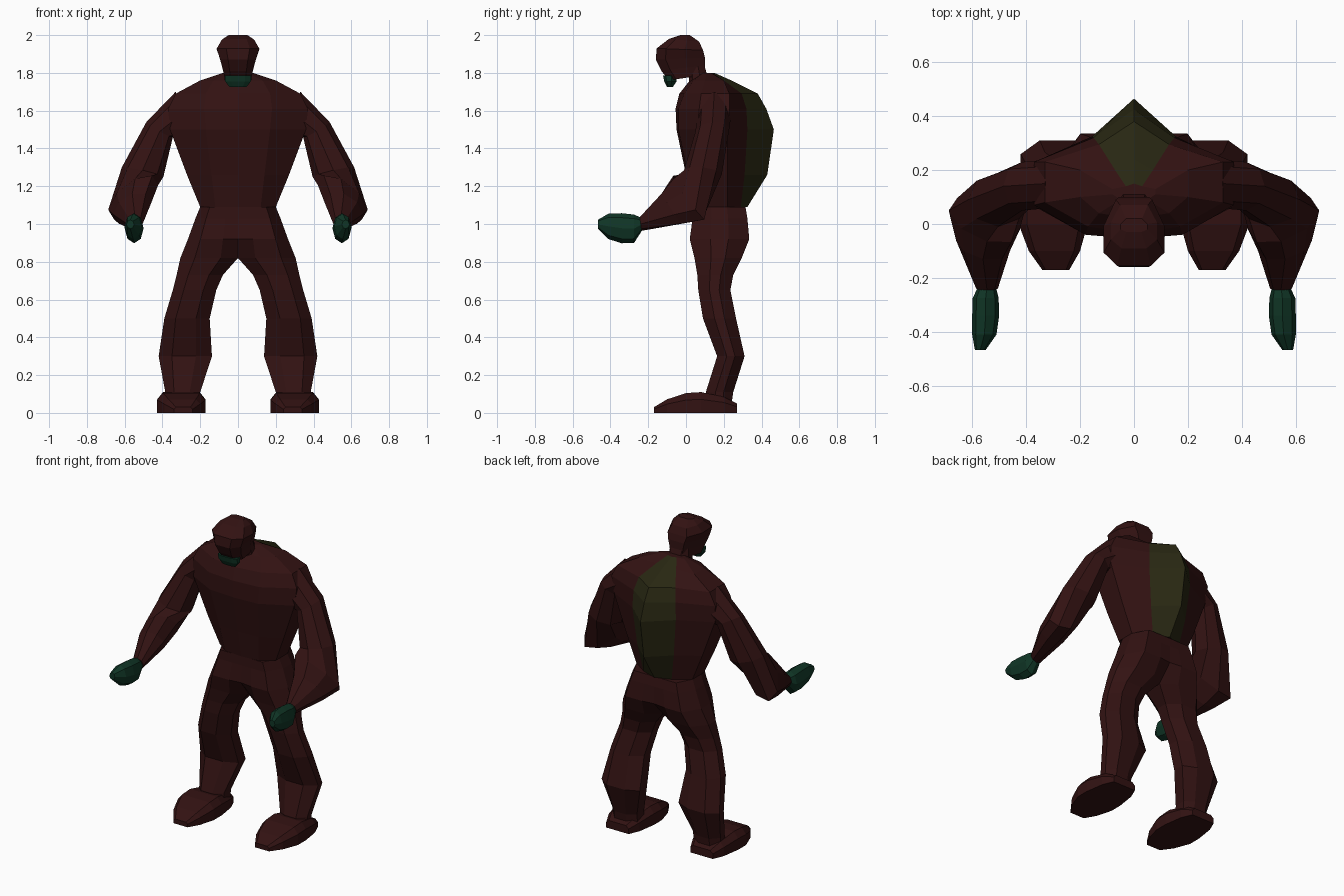
import bpy, bmesh, math
from mathutils import Vector


def material(name, rgb):
    m = bpy.data.materials.new(name)
    m.diffuse_color = (*rgb, 1)
    return m


BROWN = material("dark red brown", (0.032, 0.006, 0.006))
GREEN = material("deep green", (0.005, 0.036, 0.019))
OLIVE = material("dark olive", (0.021, 0.020, 0.006))


def loft(name, rings, mats, side=1, rule=None):
    """Skin a list of closed rings, cap both ends; side=-1 mirrors in x."""
    bm = bmesh.new()
    rows = [[bm.verts.new((p[0] * side, p[1], p[2])) for p in r] for r in rings]
    n = len(rows[0])
    for a, b in zip(rows, rows[1:]):
        for i in range(n):
            j = (i + 1) % n
            f = bm.faces.new((a[i], a[j], b[j], b[i]))
            if rule:
                f.material_index = rule(i)
    bm.faces.new(rows[0])
    bm.faces.new(rows[-1])
    bmesh.ops.recalc_face_normals(bm, faces=bm.faces[:])
    me = bpy.data.meshes.new(name)
    bm.to_mesh(me)
    bm.free()
    for m in mats:
        me.materials.append(m)
    ob = bpy.data.objects.new(name, me)
    bpy.context.collection.objects.link(ob)
    return ob


def oval(c, u, v, n=8):
    c, u, v = Vector(c), Vector(u), Vector(v)
    return [c + u * math.cos(2 * math.pi * i / n) + v * math.sin(2 * math.pi * i / n)
            for i in range(n)]


# Torso: half sections (front, front corner, side front, side back, plate edge, ridge)
def torso_ring(z, yf, a, ya, xs, y1, y2, xg, yg, yr):
    half = [(a, ya), (xs, y1), (xs, y2), (xg, yg)]
    pts = [(0, yf)] + half + [(0, yr)] + [(-x, y) for x, y in reversed(half)]
    return [(x, y, z) for x, y in pts]


torso = [torso_ring(*r) for r in (
    (1.09, .03, .12, .04, .20, .10, .22, .10, .29, .325),
    (1.26, .00, .14, .01, .27, .08, .22, .13, .31, .43),
    (1.50, -.05, .17, -.04, .36, .06, .22, .155, .325, .465),
    (1.61, -.055, .18, -.04, .37, .07, .23, .15, .32, .425),
    (1.69, -.035, .17, -.01, .33, .08, .23, .13, .295, .38),
    (1.76, .02, .13, .04, .20, .10, .20, .07, .20, .24),
    (1.80, .08, .05, .09, .08, .11, .13, .03, .14, .15))]
# the two strips beside the spine ridge are the olive back plate
loft("torso", torso, [BROWN, OLIVE], rule=lambda i: 1 if i in (4, 5) else 0)


# Neck and head: tilted octagonal sections
def head_ring(y0, z0, y1, z1, w):
    pts = ((.55, 0), (1, .2), (1, .6), (.6, 1), (-.6, 1), (-1, .6), (-1, .2), (-.55, 0))
    return [(x * w, y0 + (y1 - y0) * t, z0 + (z1 - z0) * t) for x, t in pts]


loft("neck", [head_ring(.02, 1.70, .13, 1.72, .08),
              head_ring(.01, 1.85, .095, 1.85, .06)], [BROWN])
loft("head", [head_ring(*r) for r in (
    (-.09, 1.76, .10, 1.79, .07), (-.13, 1.81, .10, 1.84, .08),
    (-.16, 1.87, .10, 1.88, .095), (-.155, 1.93, .09, 1.92, .113),
    (-.09, 1.98, .07, 1.965, .085), (-.03, 2.0, .02, 2.0, .05))], [BROWN])
loft("chin", [head_ring(-.122, 1.787, -.05, 1.787, .068),
              head_ring(-.115, 1.755, -.05, 1.755, .068),
              head_ring(-.10, 1.725, -.07, 1.725, .045)], [GREEN])


# Leg sections: the inner chamfer k is zero where the halves meet at the pelvis
def leg_ring(z, x0, x1, y0, y1, k):
    w, d = x1 - x0, y1 - y0
    pts = ((x0, y0 + k * d), (x0 + .3 * w, y0), (x1 - .25 * w, y0), (x1, y0 + .35 * d),
           (x1, y1 - .35 * d), (x1 - .25 * w, y1), (x0 + .3 * w, y1), (x0, y1 - k * d))
    return [(x, y, z) for x, y in pts]


legs = [leg_ring(*r) for r in (
    (1.09, 0, .20, .035, .315, 0), (1.03, 0, .225, .035, .325, 0),
    (.92, 0, .265, .02, .335, .03), (.82, 0, .305, .045, .295, .25),
    (.73, .08, .325, .06, .25, .3), (.65, .115, .345, .065, .235, .3),
    (.50, .15, .39, .09, .265, .3), (.30, .138, .42, .165, .31, .25),
    (.11, .20, .385, .105, .25, .25), (.04, .20, .385, .105, .24, .25))]


# Foot sections run from heel to toe
def foot_ring(y, x0, x1, h):
    c = .12 * (x1 - x0)
    return [(x0, y, 0), (x1, y, 0), (x1, y, .65 * h), (x1 - c, y, h),
            (x0 + c, y, h), (x0, y, .65 * h)]


feet = [foot_ring(*r) for r in (
    (.27, .22, .38, .05), (.20, .19, .41, .085), (.08, .172, .428, .11),
    (0, .172, .428, .105), (-.10, .20, .39, .072), (-.17, .24, .34, .03))]

# Arm sections follow shoulder, elbow and wrist
arms = [oval(*r) for r in (
    ((.30, .15, 1.58), (.03, 0, .12), (0, .09, 0)),
    ((.415, .14, 1.50), (.07, 0, .04), (0, .09, .01)),
    ((.505, .09, 1.275), (.11, 0, .025), (0, .10, -.01)),
    ((.555, .015, 1.14), (.132, .035, -.065), (.01, .08, -.10)),
    ((.56, -.08, 1.08), (.10, .02, -.03), (0, .05, -.08)),
    ((.545, -.24, 1.0), (.04, 0, 0), (0, .005, -.036)))]

# Hand sections run from wrist to fingertips
hands = [oval((xc, y, (z0 + z1) / 2), (w, 0, 0), (0, 0, (z1 - z0) / 2))
         for y, z0, z1, xc, w in (
    (-.23, .97, 1.03, .545, .032), (-.275, .90, 1.05, .55, .048),
    (-.34, .898, 1.057, .55, .05), (-.41, .92, 1.055, .555, .045),
    (-.467, .975, 1.022, .57, .02))]

for label, s in (("left", 1), ("right", -1)):
    loft(label + "_leg", legs, [BROWN], s)
    loft(label + "_foot", feet, [BROWN], s)
    loft(label + "_arm", arms, [BROWN], s)
    loft(label + "_hand", hands, [GREEN], s)
